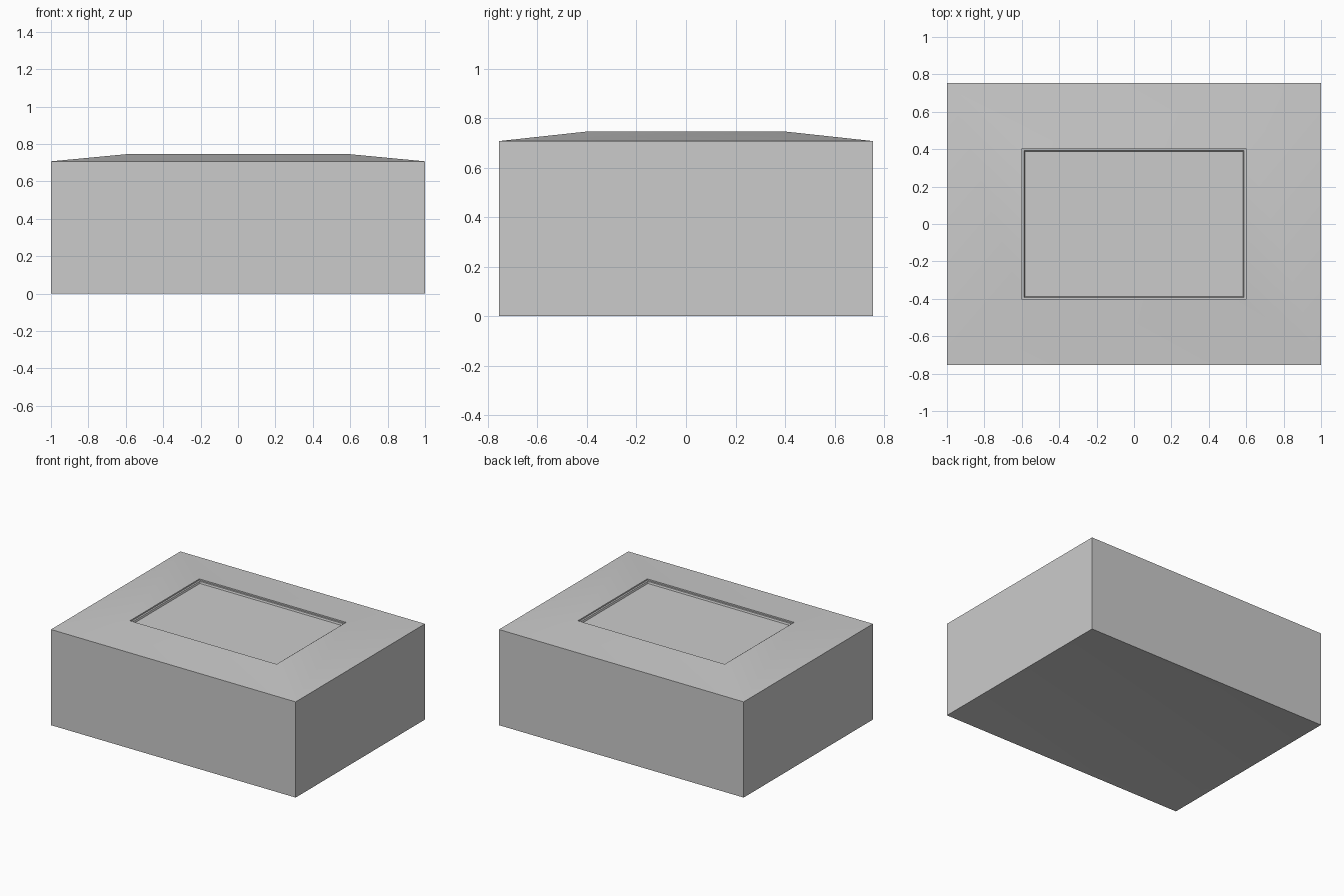
import bpy, bmesh

if "Cube" in bpy.data.objects:
    bpy.data.objects.remove(bpy.data.objects["Cube"])

# Rectangular loops (half width x, half depth y, height z), underside to recess floor
loops = [
    (0.95, 0.705, 0.006),   # underside panel
    (1.0, 0.755, 0.0),      # bottom rim
    (1.0, 0.755, 0.707),    # top of side walls
    (0.6, 0.405, 0.745),    # raised opening edge
    (0.6, 0.405, 0.735),    # small step wall
    (0.587, 0.392, 0.735),  # ledge
    (0.583, 0.388, 0.722),  # recess floor
]

bm = bmesh.new()
rings = []
for x, y, z in loops:
    rings.append([bm.verts.new((sx * x, sy * y, z))
                  for sx, sy in ((-1, -1), (1, -1), (1, 1), (-1, 1))])

# Walls between successive loops
for a, b in zip(rings, rings[1:]):
    for i in range(4):
        j = (i + 1) % 4
        bm.faces.new((a[i], a[j], b[j], b[i]))

# Underside and recess floor
bm.faces.new(rings[0][::-1])
bm.faces.new(rings[-1])
bmesh.ops.recalc_face_normals(bm, faces=bm.faces[:])

mesh = bpy.data.meshes.new("recessed_block")
bm.to_mesh(mesh)
bm.free()
block = bpy.data.objects.new("recessed_block", mesh)
bpy.context.collection.objects.link(block)

# Smooth the shallow slopes, keep the hard edges
bpy.context.view_layer.objects.active = block
block.select_set(True)
bpy.ops.object.shade_smooth_by_angle(angle=0.52)
